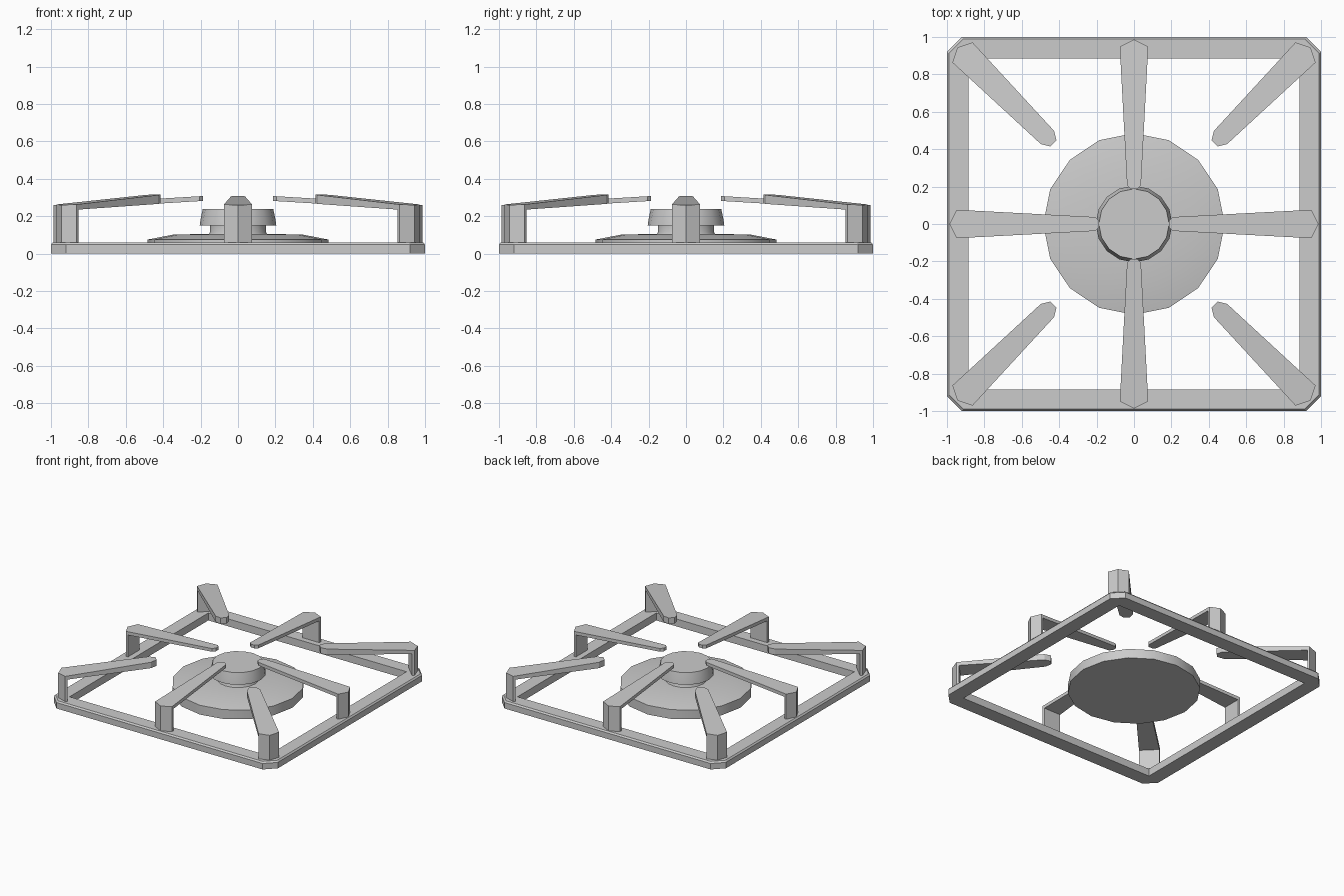
import bpy, bmesh
from math import sin, cos, pi, radians

if "Cube" in bpy.data.objects:
    bpy.data.objects.remove(bpy.data.objects["Cube"])


def finish(name, bm, smooth=0):
    bmesh.ops.remove_doubles(bm, verts=bm.verts, dist=0.0005)
    bmesh.ops.recalc_face_normals(bm, faces=bm.faces)
    me = bpy.data.meshes.new(name)
    bm.to_mesh(me)
    bm.free()
    ob = bpy.data.objects.new(name, me)
    bpy.context.collection.objects.link(ob)
    if smooth:
        bpy.context.view_layer.objects.active = ob
        ob.select_set(True)
        bpy.ops.object.shade_smooth_by_angle(angle=radians(smooth))
        ob.select_set(False)
    return ob


def loft(bm, sections, closed=False):
    # Skin a list of equal-length rings; cap the ends unless closed
    rings = [[bm.verts.new(p) for p in s] for s in sections]
    n = len(rings[0])
    pairs = list(zip(rings, rings[1:]))
    if closed:
        pairs.append((rings[-1], rings[0]))
    else:
        bm.faces.new(rings[0])
        bm.faces.new(rings[-1])
    for a, b in pairs:
        for i in range(n):
            j = (i + 1) % n
            bm.faces.new((a[i], a[j], b[j], b[i]))


def square(s, c, z):
    # Square outline with corner cut c
    t = s - c
    return [(s, -t, z), (s, t, z), (t, s, z), (-t, s, z),
            (-s, t, z), (-s, -t, z), (-t, -s, z), (t, -s, z)]


def lathe(name, profile, sides=16):
    bm = bmesh.new()
    loft(bm, [[(r * cos(2 * pi * i / sides), r * sin(2 * pi * i / sides), z)
               for i in range(sides)] for r, z in profile])
    return finish(name, bm, 30)


def prong(name, angle, outer, inner, inner_hw, z_in, z_in_low):
    # Tapered arm with pointed ends, rising inward from a short leg
    tip, tip_in = outer + 0.038, inner - (0.045 if inner > 0.4 else 0.02)
    hw, z_out, z_out_low = 0.076, 0.26, 0.233
    ca, sa = cos(angle), sin(angle)

    def pt(d, w, z):
        return (d * ca - w * sa, d * sa + w * ca, z)

    def arm_z(d, lo, hi):
        return lo + (hi - lo) * (tip - d) / (tip - tip_in)

    plan = [(tip, 0), (outer, hw), (inner, inner_hw), (tip_in, inner_hw * 0.45),
            (tip_in, -inner_hw * 0.45), (inner, -inner_hw), (outer, -hw)]
    bm = bmesh.new()
    loft(bm, [[pt(d, w, arm_z(d, z_out_low, z_in_low)) for d, w in plan],
              [pt(d, w, arm_z(d, z_out, z_in)) for d, w in plan]])
    # Leg
    back = outer - 0.018
    foot = [(tip, 0), (outer, hw), (back, hw - 0.002), (back, -hw + 0.002), (outer, -hw)]
    loft(bm, [[pt(d, w, z) for d, w in foot] for z in (0.05, 0.24)])
    finish(name, bm)


# Square base frame
bm = bmesh.new()
loft(bm, [square(1, 0.08, 0), square(1, 0.08, 0.048), square(0.99, 0.077, 0.06),
          square(0.885, 0, 0.06), square(0.885, 0, 0)], closed=True)
finish("base_frame", bm)

# Burner
lathe("burner_plate", [(0.485, 0), (0.485, 0.075), (0.34, 0.103), (0.1, 0.105)])
lathe("burner_neck", [(0.158, 0.1), (0.15, 0.115), (0.15, 0.16)])
lathe("burner_cap", [(0.205, 0.15), (0.2, 0.185), (0.188, 0.24)])

# Pan supports
for i in range(4):
    prong(f"side_prong_{i + 1}", i * pi / 2, 0.948, 0.207, 0.037, 0.308, 0.282)
    prong(f"corner_prong_{i + 1}", i * pi / 2 + pi / 4, 1.297, 0.654, 0.05, 0.317, 0.268)
